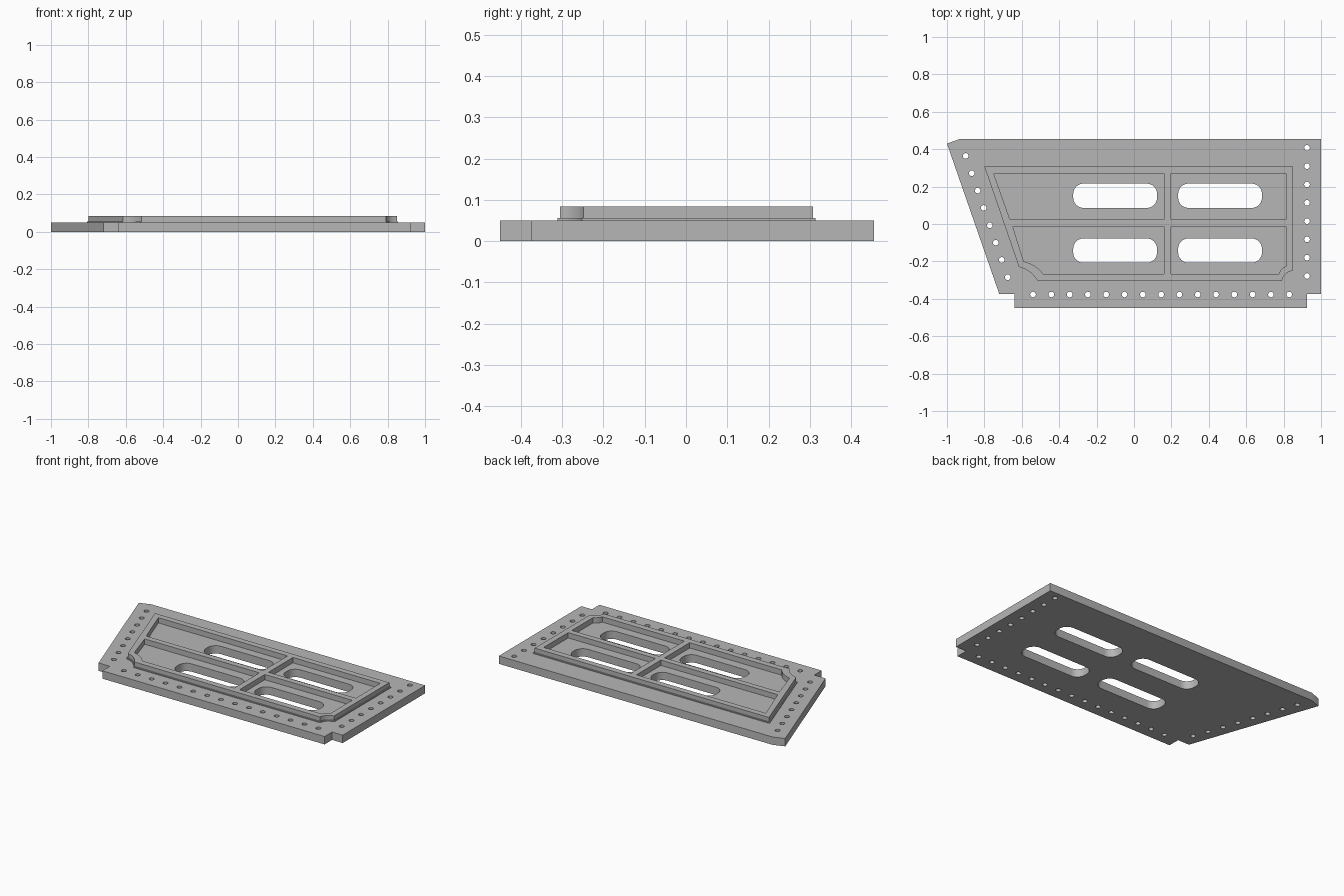
import bpy, bmesh, math
from mathutils import Vector

if "Cube" in bpy.data.objects:
    bpy.data.objects.remove(bpy.data.objects["Cube"], do_unlink=True)

grey = bpy.data.materials.new("plain grey")
grey.use_nodes = True
colour = (0.47, 0.47, 0.47, 1)
grey.diffuse_color = colour
grey.node_tree.nodes["Principled BSDF"].inputs["Base Color"].default_value = colour


def bend(a, control, b, steps=8):
    """Points along a curved corner from a to b."""
    a, c, b = Vector(a), Vector(control), Vector(b)
    ts = [i / steps for i in range(steps + 1)]
    return [tuple(a * (1 - t) ** 2 + c * 2 * t * (1 - t) + b * t * t) for t in ts]


def circle(x, y, r, n=20):
    return [(x + r * math.cos(i * math.tau / n), y + r * math.sin(i * math.tau / n))
            for i in range(n)]


def rounded_slot(x, y, hw, hh, r, n=8):
    pts = []
    for k, (sx, sy) in enumerate([(1, 1), (-1, 1), (-1, -1), (1, -1)]):
        for i in range(n + 1):
            a = (k + i / n) * math.pi / 2
            pts.append((x + sx * (hw - r) + r * math.cos(a),
                        y + sy * (hh - r) + r * math.sin(a)))
    return pts


def hole_row(start, end, count):
    a, b = Vector(start), Vector(end)
    return [circle(*a.lerp(b, i / (count - 1)), 0.015) for i in range(count)]


def grow(loop, d):
    """Offset a clockwise outline outward by d."""
    out = []
    for i, p in enumerate(loop):
        p = Vector(p)
        before = (p - Vector(loop[i - 1])).normalized()
        after = (Vector(loop[(i + 1) % len(loop)]) - p).normalized()
        n1, n2 = Vector((-before.y, before.x)), Vector((-after.y, after.x))
        out.append(tuple(p + (n1 + n2) * d / (1 + n1.dot(n2))))
    return out


def plate(name, z0, z1, loops):
    """Extruded flat plate; the first loop is the outline, the rest are openings."""
    curve = bpy.data.curves.new(name, "CURVE")
    curve.dimensions = "2D"
    curve.fill_mode = "BOTH"
    curve.extrude = (z1 - z0) / 2
    for loop in loops:
        s = curve.splines.new("POLY")
        s.points.add(len(loop) - 1)
        for p, (x, y) in zip(s.points, loop):
            p.co = (x, y, 0, 1)
        s.use_cyclic_u = True
    helper = bpy.data.objects.new(name + " profile", curve)
    bpy.context.collection.objects.link(helper)
    graph = bpy.context.evaluated_depsgraph_get()
    mesh = bpy.data.meshes.new_from_object(helper.evaluated_get(graph))
    bpy.data.objects.remove(helper, do_unlink=True)
    bpy.data.curves.remove(curve)
    bm = bmesh.new()
    bm.from_mesh(mesh)
    bmesh.ops.remove_doubles(bm, verts=bm.verts, dist=1e-5)
    bmesh.ops.translate(bm, verts=bm.verts, vec=(0, 0, (z0 + z1) / 2))
    bmesh.ops.recalc_face_normals(bm, faces=bm.faces)
    bm.to_mesh(mesh)
    bm.free()
    mesh.materials.clear()
    mesh.materials.append(grey)
    obj = bpy.data.objects.new(name, mesh)
    bpy.context.collection.objects.link(obj)
    bpy.ops.object.select_all(action="DESELECT")
    obj.select_set(True)
    bpy.context.view_layer.objects.active = obj
    bpy.ops.object.shade_smooth_by_angle(angle=math.radians(30))
    return obj


# Base plate with notched corners, bolt holes and four slots
outline = [(-1, 0.43), (-0.93, 0.455), (1, 0.455), (1, -0.375), (0.925, -0.375),
           (0.925, -0.45), (-0.64, -0.45), (-0.64, -0.375), (-0.72, -0.375)]
holes = (hole_row((-0.54, -0.377), (0.83, -0.377), 15)
         + hole_row((0.925, 0.407), (0.925, -0.278), 8)
         + hole_row((-0.9, 0.364), (-0.675, -0.285), 8))
slots = [rounded_slot(x, y, 0.224, 0.065, 0.055)
         for x in (-0.101, 0.46) for y in (0.151, -0.142)]
plate("base_plate", 0, 0.05, [outline] + holes + slots)

# Raised frame with four pockets and a thin foot around it
rim = ([(-0.8, 0.308), (0.85, 0.308)]
       + bend((0.85, -0.248), (0.8, -0.26), (0.79, -0.305))
       + bend((-0.515, -0.305), (-0.55, -0.245), (-0.615, -0.23)))
pockets = [
    [(-0.75, 0.27), (0.16, 0.27), (0.16, 0.024), (-0.663, 0.024)],
    [(0.198, 0.27), (0.813, 0.27), (0.813, 0.024), (0.198, 0.024)],
    [(-0.648, -0.013), (0.16, -0.013), (0.16, -0.266)]
    + bend((-0.487, -0.266), (-0.525, -0.215), (-0.59, -0.2)),
    [(0.198, -0.013), (0.813, -0.013)]
    + bend((0.813, -0.226), (0.785, -0.236), (0.775, -0.266)) + [(0.198, -0.266)],
]
plate("frame_foot", 0.05, 0.056, [grow(rim, 0.006)] + pockets)
plate("raised_frame", 0.056, 0.084, [rim] + pockets)
